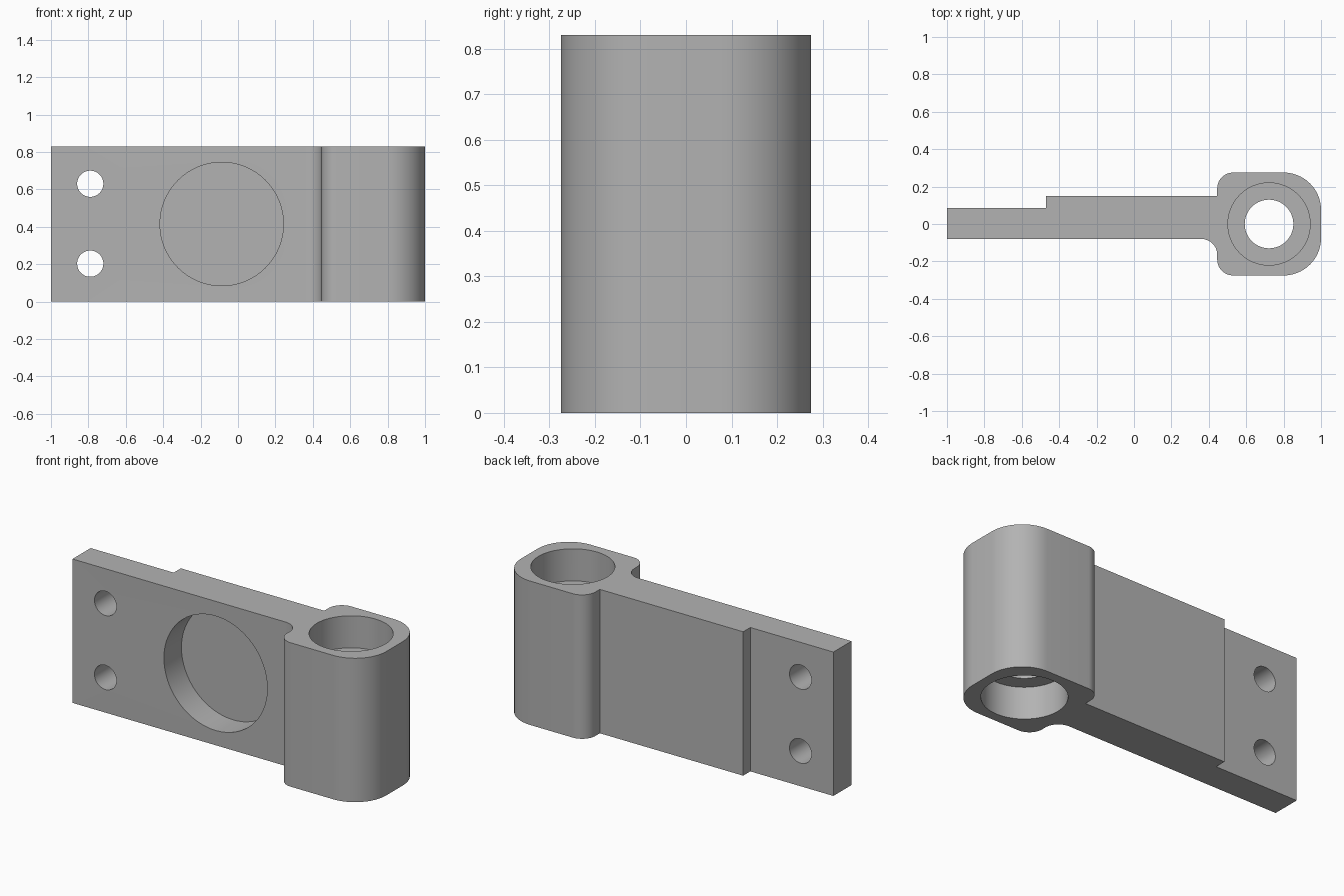
import bpy, bmesh
from math import cos, sin, radians
from mathutils import Matrix, Vector

cube = bpy.data.objects.get("Cube")
if cube:
    bpy.data.objects.remove(cube, do_unlink=True)

HEIGHT = 0.83
HUB_X = 0.722

steel = bpy.data.materials.new("plain grey")
steel.use_nodes = True
grey = (0.45, 0.45, 0.45, 1)
steel.diffuse_color = grey
steel.node_tree.nodes["Principled BSDF"].inputs["Base Color"].default_value = grey


def arc(cx, cy, r, start, end, steps=16):
    angles = [radians(start + (end - start) * i / steps) for i in range(steps + 1)]
    return [(cx + r * cos(a), cy + r * sin(a)) for a in angles]


def add_object(name, bm):
    bmesh.ops.recalc_face_normals(bm, faces=bm.faces)
    mesh = bpy.data.meshes.new(name)
    bm.to_mesh(mesh)
    bm.free()
    mesh.materials.append(steel)
    obj = bpy.data.objects.new(name, mesh)
    bpy.context.collection.objects.link(obj)
    return obj


def cutter(name, centre, radius, depth, along_y=False):
    bm = bmesh.new()
    turn = Matrix.Rotation(radians(90), 4, 'X') if along_y else Matrix()
    bmesh.ops.create_cone(bm, cap_ends=True, segments=64, radius1=radius, radius2=radius,
                          depth=depth, matrix=Matrix.Translation(centre) @ turn)
    obj = add_object(name, bm)
    obj.hide_render = True
    return obj


# Bracket outline: stepped plate, front fillet and rounded hub, counter-clockwise
outline = [(-1, 0.085), (-1, -0.08)]
outline += arc(0.36, -0.165, 0.085, 90, 0)
outline += arc(0.53, -0.19, 0.085, 180, 270)
outline += arc(0.8, -0.075, 0.2, -90, 0)
outline += arc(0.8, 0.075, 0.2, 0, 90)
outline += arc(0.53, 0.19, 0.085, 90, 180)
outline += [(0.445, 0.15), (-0.47, 0.15), (-0.47, 0.085)]

bm = bmesh.new()
base = bm.faces.new([bm.verts.new((x, y, 0)) for x, y in outline])
top = bmesh.ops.extrude_face_region(bm, geom=[base])
bmesh.ops.translate(bm, vec=Vector((0, 0, HEIGHT)),
                    verts=[v for v in top["geom"] if isinstance(v, bmesh.types.BMVert)])
bracket = add_object("hinge_bracket", bm)

# Hub bore with a counterbore at each end, front pocket and two bolt holes
RECESS = 0.185
cutters = [
    cutter("hub_bore", (HUB_X, 0, HEIGHT / 2), 0.13, 1),
    cutter("upper_counterbore", (HUB_X, 0, HEIGHT), 0.22, 2 * RECESS),
    cutter("lower_counterbore", (HUB_X, 0, 0), 0.22, 2 * RECESS),
    cutter("front_pocket", (-0.087, -0.08, HEIGHT / 2), 0.33, 0.32, True),
    cutter("upper_bolt_hole", (-0.79, 0, 0.63), 0.07, 1, True),
    cutter("lower_bolt_hole", (-0.79, 0, 0.203), 0.07, 1, True),
]
for tool in cutters:
    mod = bracket.modifiers.new(tool.name, 'BOOLEAN')
    mod.operation = 'DIFFERENCE'
    mod.solver = 'EXACT'
    mod.object = tool

# Keep the finished cut and discard the helpers
graph = bpy.context.evaluated_depsgraph_get()
finished = bpy.data.meshes.new_from_object(bracket.evaluated_get(graph))
bracket.modifiers.clear()
bracket.data = finished
for tool in cutters:
    bpy.data.objects.remove(tool, do_unlink=True)

bpy.ops.object.select_all(action='DESELECT')
bracket.select_set(True)
bpy.context.view_layer.objects.active = bracket
bpy.ops.object.shade_smooth_by_angle(angle=radians(30))
